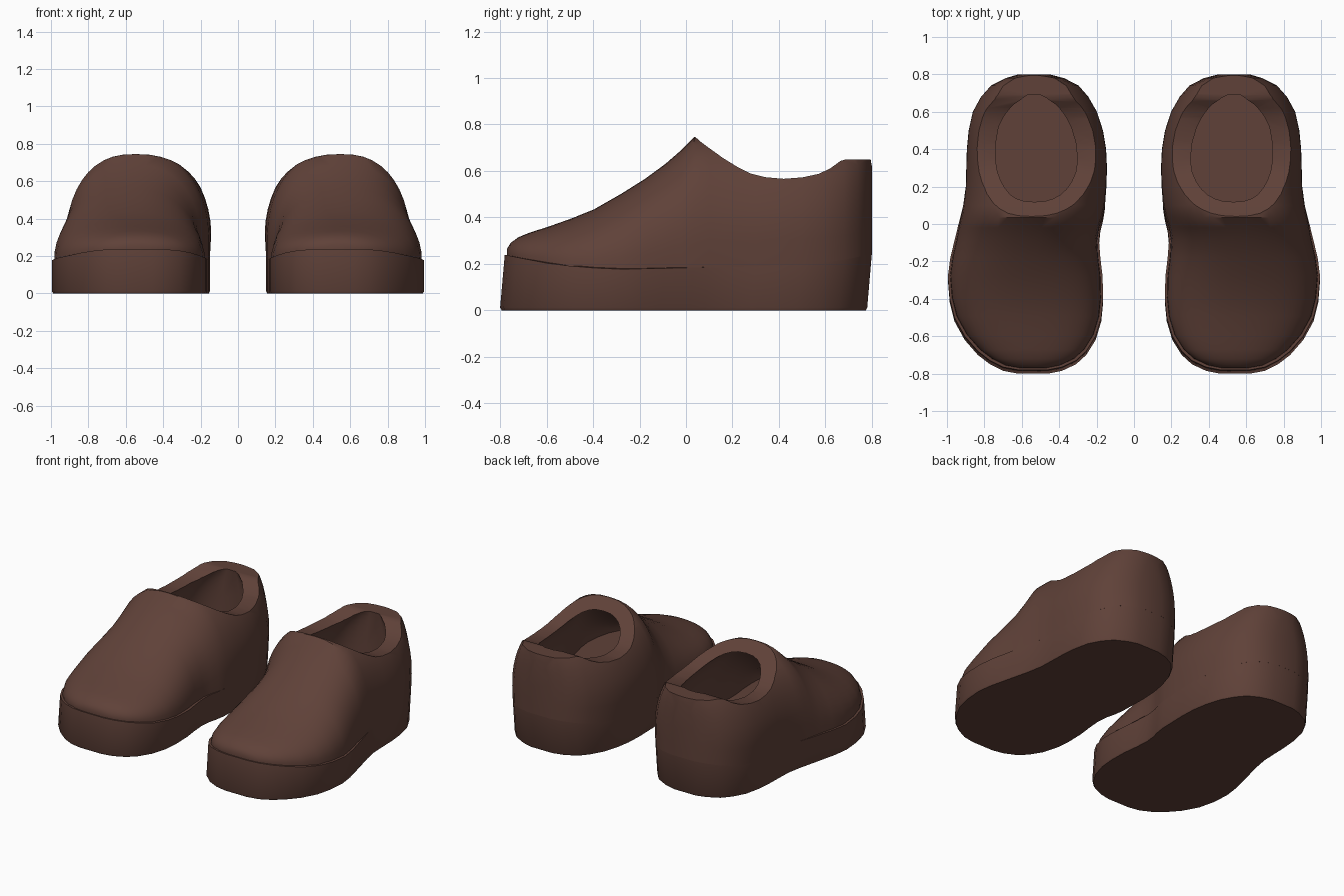
import bpy, bmesh, math

if "Cube" in bpy.data.objects:
    bpy.data.objects.remove(bpy.data.objects["Cube"])

brown = bpy.data.materials.new("dark_brown")
brown.diffuse_color = (0.115, 0.053, 0.040, 1)
brown.use_nodes = True
brown.node_tree.nodes["Principled BSDF"].inputs["Base Color"].default_value = brown.diffuse_color

# Stations along one shoe: y, inner x, outer x, top height of the full dome
ST = [(-.78, .46, .62, .265), (-.765, .385, .70, .29), (-.73, .31, .77, .315),
      (-.68, .255, .835, .335), (-.60, .205, .905, .36), (-.50, .175, .96, .395),
      (-.40, .165, .985, .435), (-.28, .168, .995, .503), (-.18, .18, .982, .565),
      (-.09, .187, .96, .63), (-.02, .18, .943, .69), (.035, .165, .93, .745),
      (.10, .15, .918, .75), (.20, .139, .908, .75), (.30, .135, .906, .75),
      (.40, .14, .903, .75), (.50, .157, .893, .75), (.60, .19, .87, .75),
      (.68, .237, .825, .75), (.74, .29, .77, .75), (.78, .37, .69, .73),
      (.80, .45, .62, .62)]
SEAM = [(-.8, .243), (-.6, .203), (-.45, .185), (-.28, .177), (0, .183),
        (.3, .192), (.55, .203), (.68, .22), (.8, .245)]
TOP = [(s[0], s[3]) for s in ST]


def lerp_table(tab, y):
    if y <= tab[0][0]:
        return tab[0][1]
    for (a, u), (b, v) in zip(tab, tab[1:]):
        if y <= b:
            return u + (v - u) * (y - a) / (b - a)
    return tab[-1][1]


def heel(y):
    t = max(0, min(1, y / .25))
    return t * t * (3 - 2 * t)


def loft(name, rings):
    """Skin closed rings and cap both ends."""
    bm = bmesh.new()
    rows = [[bm.verts.new(p) for p in r] for r in rings]
    n = len(rows[0])
    for a, b in zip(rows, rows[1:]):
        for i in range(n):
            j = (i + 1) % n
            bm.faces.new((a[i], a[j], b[j], b[i]))
    bm.faces.new(rows[0])
    bm.faces.new(rows[-1][::-1])
    bmesh.ops.recalc_face_normals(bm, faces=bm.faces)
    me = bpy.data.meshes.new(name)
    bm.to_mesh(me)
    bm.free()
    ob = bpy.data.objects.new(name, me)
    bpy.context.collection.objects.link(ob)
    me.materials.append(brown)
    return ob


def dome_ring(y, x0, x1, base, top, bulge):
    """Superellipse arch standing on a base line."""
    p = 2.2 + .3 * heel(y + .15)
    c, w, h = (x0 + x1) / 2, (x1 - x0) / 2, top - base
    ring = []
    for i in range(25):
        a = math.pi * i / 24
        t = max(0, math.sin(a)) ** (2 / p)
        k = 1 - bulge * (1 - min(1, t / .35))
        ca = math.cos(a)
        ring.append((c + w * k * math.copysign(abs(ca) ** (2 / p), ca), y, base + h * t))
    return ring


def apply(ob, kind, **props):
    m = ob.modifiers.new(kind.lower(), kind)
    for k, v in props.items():
        setattr(m, k, v)
    bpy.context.view_layer.objects.active = ob
    bpy.ops.object.modifier_apply(modifier=m.name)


def finish(ob, angle):
    apply(ob, 'MIRROR')
    bpy.ops.object.select_all(action='DESELECT')
    ob.select_set(True)
    bpy.context.view_layer.objects.active = ob
    bpy.ops.object.shade_smooth_by_angle(angle=math.radians(angle))


# Thick sole: outline sheared forward at the bottom, following the seam on top
outline = []
for side in (1, 2):
    for s in (ST if side == 1 else ST[::-1]):
        c = (s[1] + s[2]) / 2
        outline.append((c + (s[side] - c) * (1 - .04 * heel(s[0])), s[0]))
sole = loft("soles", [
    [(.54 + (x - .54) * .985, y * .992 - .02, 0) for x, y in outline],
    [(x, y - .02, .012) for x, y in outline],
    [(x, y, lerp_table(SEAM, y)) for x, y in outline]])

# Upper: full dome, then opened by a saddle-shaped cut and a foot cavity
rings = []
for y, x0, x1, top in ST:
    f = 1 - heel(y + .15)
    yy = y * (1 - .013 * f)
    ins = .012 * f
    rings.append(dome_ring(yy, x0 + ins, x1 - ins, lerp_table(SEAM, y) - .003, top, .04 * heel(y)))
upper = loft("uppers", rings)

rim = [(.03, .755), (.06, .728), (.10, .698), (.16, .655), (.22, .618), (.28, .588),
       (.34, .573), (.42, .566), (.50, .572), (.57, .587), (.62, .61), (.665, .643),
       (.69, .65), (.9, .65), (.9, 1), (.03, 1)]
saddle = loft("opening_cutter", [[(x, y, z) for y, z in rim] for x in (-.1, 1.2)])

inner = []
for y, x0, x1, _ in ST:
    yy = y * .845 + .015
    c, w = (x0 + x1) / 2, (x1 - x0) / 2 * .74
    top = .685 if yy > .08 else max(.275, lerp_table(TOP, yy) - .065)
    inner.append(dome_ring(yy, c - w, c + w, .25, top, 0))
cavity = loft("cavity_cutter", inner)

for cutter in (saddle, cavity):
    cutter.hide_render = True
    apply(upper, 'BOOLEAN', operation='DIFFERENCE', solver='EXACT', object=cutter)
    bpy.data.objects.remove(cutter)

finish(sole, 40)
finish(upper, 38)
